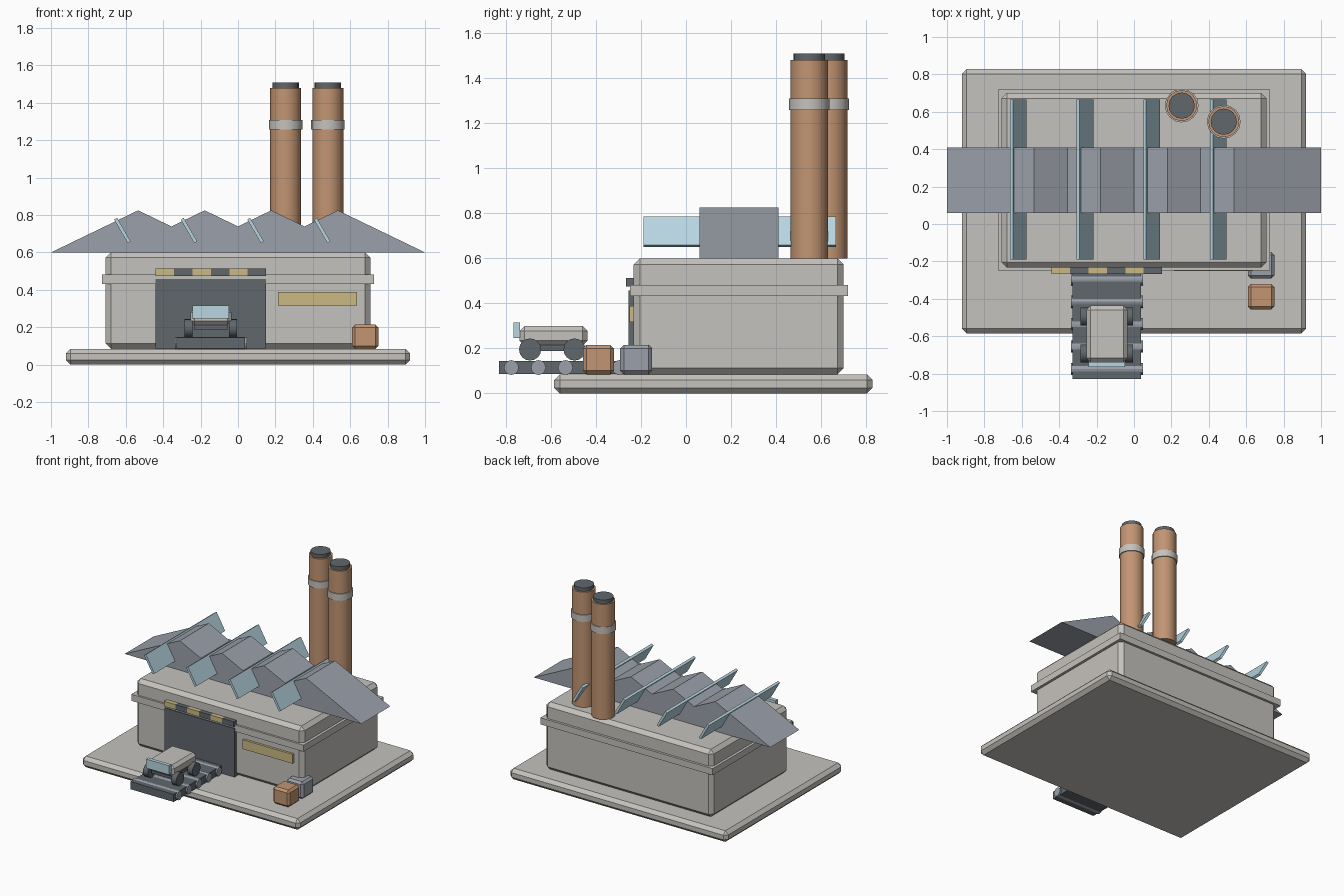
import bpy, bmesh, math
from mathutils import Matrix, Vector

if "Cube" in bpy.data.objects:
    bpy.data.objects.remove(bpy.data.objects["Cube"])


def material(name, rgb):
    m = bpy.data.materials.new(name)
    m.diffuse_color = (*rgb, 1)
    m.use_nodes = True
    m.node_tree.nodes["Principled BSDF"].inputs["Base Color"].default_value = m.diffuse_color
    return m


CONCRETE = material("concrete", (0.56, 0.54, 0.51))
METAL = material("grey metal", (0.33, 0.355, 0.405))
DARK = material("dark metal", (0.115, 0.135, 0.15))
BRICK = material("orange brick", (0.54, 0.30, 0.17))
GLASS = material("pale glass", (0.48, 0.67, 0.76))
YELLOW = material("yellow paint", (0.60, 0.49, 0.23))


def finish(bm, name, mat):
    bmesh.ops.recalc_face_normals(bm, faces=bm.faces)
    me = bpy.data.meshes.new(name)
    bm.to_mesh(me)
    bm.free()
    me.materials.append(mat)
    ob = bpy.data.objects.new(name, me)
    bpy.context.collection.objects.link(ob)
    return ob


def box(name, x, y, z, mat, bevel=0.0):
    """Box from (min, max) ranges, with optional chamfered edges."""
    bm = bmesh.new()
    size = [r[1] - r[0] for r in (x, y, z)]
    mid = [(r[0] + r[1]) / 2 for r in (x, y, z)]
    bmesh.ops.create_cube(bm, size=1, matrix=Matrix.Translation(mid) @ Matrix.Diagonal((*size, 1)))
    if bevel:
        bmesh.ops.bevel(bm, geom=bm.edges[:], offset=bevel, segments=1, affect='EDGES')
    return finish(bm, name, mat)


def cylinder(name, centre, radius, length, mat, axis='Z', sides=16):
    bm = bmesh.new()
    rot = Matrix.Rotation(math.pi / 2, 4, 'Y') if axis == 'X' else Matrix()
    bmesh.ops.create_cone(bm, cap_ends=True, segments=sides, radius1=radius, radius2=radius,
                          depth=length, matrix=Matrix.Translation(centre) @ rot)
    ob = finish(bm, name, mat)
    ob.data.shade_smooth()
    ob.data.set_sharp_from_angle(angle=math.radians(30))
    return ob


# Ground slab, main hall and its trim band
box("ground_slab", (-0.92, 0.92), (-0.585, 0.828), (0, 0.085), CONCRETE, 0.025)
box("main_hall", (-0.708, 0.708), (-0.233, 0.70), (0.085, 0.6), CONCRETE, 0.028)
box("trim_band", (-0.728, 0.728), (-0.248, 0.718), (0.432, 0.482), CONCRETE)

# Sawtooth roof: one extruded profile with four ridges
PITCH, RIDGE = 0.356, 0.534
profile = [(-1, 0.6)]
for i in range(4):
    x = -RIDGE + i * PITCH
    profile.append((x, 0.825))
    if i < 3:
        profile.append((x + PITCH / 2, 0.739))
profile.append((1, 0.6))
bm = bmesh.new()
face = bm.faces.new([bm.verts.new((x, 0.06, z)) for x, z in profile])
ext = bmesh.ops.extrude_face_region(bm, geom=[face])
bmesh.ops.translate(bm, vec=(0, 0.35, 0), verts=[v for v in ext["geom"] if isinstance(v, bmesh.types.BMVert)])
finish(bm, "sawtooth_roof", METAL)

# Leaning skylight panes
for i in range(4):
    pane = box(f"skylight_{i + 1}", (-0.009, 0.009), (-0.427, 0.427), (-0.073, 0.073), GLASS)
    pane.rotation_euler.y = math.radians(-30)
    pane.location = (-0.618 + i * PITCH, 0.238, 0.717)

# Chimneys with collar and cap
for i, (x, y) in enumerate([(0.255, 0.633), (0.48, 0.547)], 1):
    cylinder(f"chimney_{i}", (x, y, 1.04), 0.083, 0.88, BRICK)
    cylinder(f"chimney_collar_{i}", (x, y, 1.283), 0.09, 0.052, CONCRETE)
    cylinder(f"chimney_cap_{i}", (x, y, 1.488), 0.07, 0.04, DARK)

# Loading door, hazard stripe and lit window
box("loading_door", (-0.44, 0.15), (-0.256, -0.22), (0.086, 0.457), DARK)
step = 0.59 / 6
for i in range(6):
    x = -0.44 + i * step
    box(f"hazard_stripe_{i + 1}", (x, x + step), (-0.266, -0.23), (0.474, 0.513), DARK if i % 2 else YELLOW)
box("long_window", (0.214, 0.635), (-0.25, -0.225), (0.317, 0.388), YELLOW)

# Conveyor bed and rollers
box("conveyor_bed", (-0.328, 0.038), (-0.83, -0.24), (0.086, 0.144), DARK)
for i in range(5):
    cylinder(f"roller_{i + 1}", (-0.145, -0.775 + i * 0.12, 0.115), 0.033, 0.386, METAL, 'X', 12)

# Truck on the conveyor
box("truck_body", (-0.255, -0.035), (-0.738, -0.437), (0.212, 0.3), CONCRETE, 0.022)
box("truck_chassis", (-0.235, -0.055), (-0.71, -0.465), (0.188, 0.215), DARK)
box("truck_windscreen", (-0.242, -0.048), (-0.765, -0.737), (0.246, 0.315), GLASS)
for side, x in (("left", -0.264), ("right", -0.026)):
    for end, y in (("front", -0.692), ("rear", -0.495)):
        cylinder(f"wheel_{end}_{side}", (x, y, 0.195), 0.049, 0.042, DARK, 'X')

# Crates beside the hall
box("orange_crate", (0.61, 0.75), (-0.458, -0.32), (0.085, 0.215), BRICK, 0.016)
box("grey_crate", (0.61, 0.75), (-0.292, -0.15), (0.085, 0.215), METAL, 0.016)
